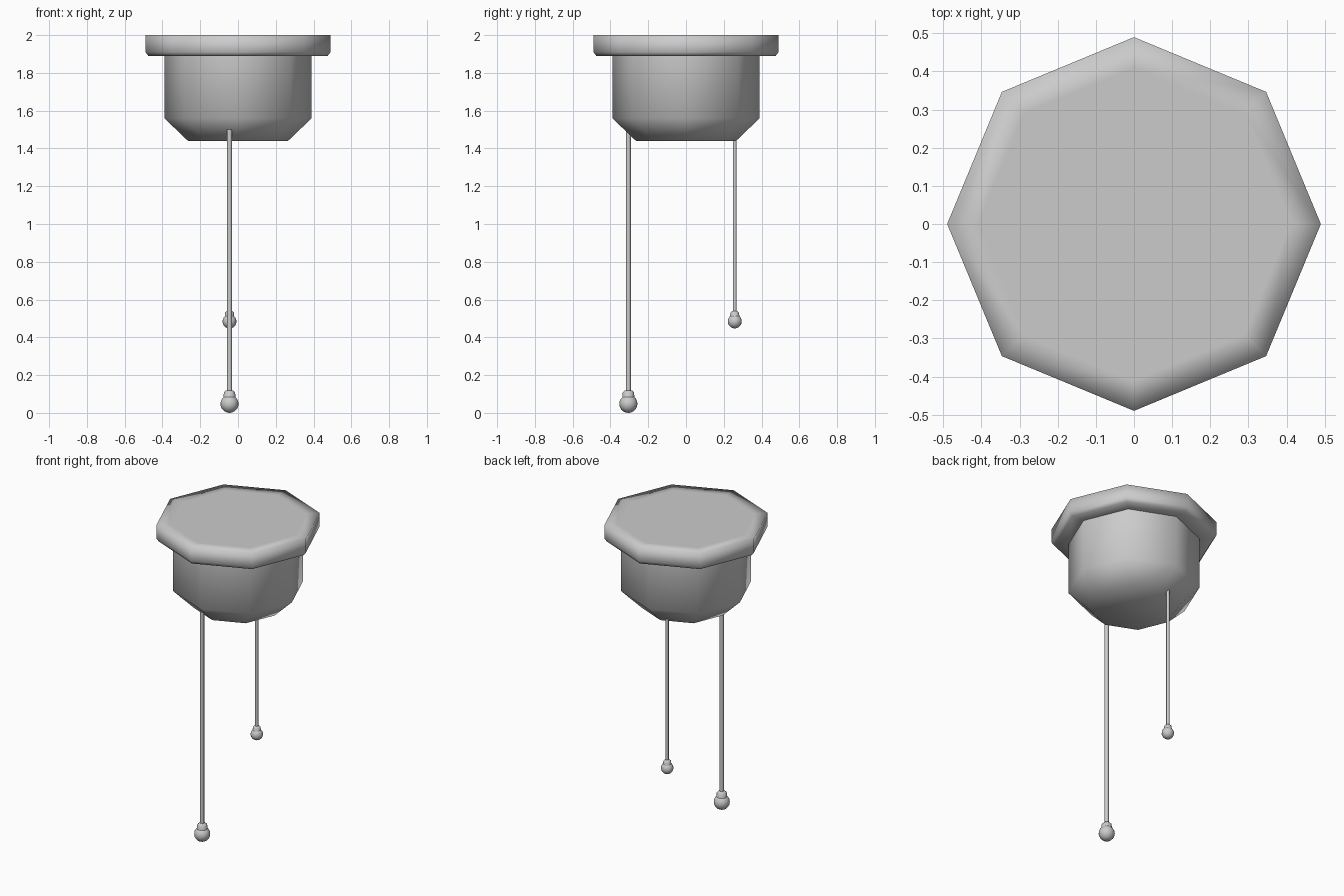
import bpy, bmesh
from math import cos, sin, tau, radians

if "Cube" in bpy.data.objects:
    bpy.data.objects.remove(bpy.data.objects["Cube"])


def lathe(name, profile, sides, x=0.0, y=0.0, angle=60):
    """Revolve (radius, z) points, listed from bottom to top, and cap both ends."""
    bm = bmesh.new()
    rings = [[bm.verts.new((x + r * cos(tau * i / sides), y + r * sin(tau * i / sides), z))
              for i in range(sides)] for r, z in profile]
    for low, high in zip(rings, rings[1:]):
        for i in range(sides):
            j = (i + 1) % sides
            bm.faces.new((low[i], low[j], high[j], high[i]))
    bm.faces.new(rings[0][::-1])
    bm.faces.new(rings[-1])
    mesh = bpy.data.meshes.new(name)
    bm.to_mesh(mesh)
    bm.free()
    obj = bpy.data.objects.new(name, mesh)
    bpy.context.collection.objects.link(obj)
    bpy.ops.object.select_all(action='DESELECT')
    obj.select_set(True)
    bpy.context.view_layer.objects.active = obj
    bpy.ops.object.shade_smooth_by_angle(angle=radians(angle))
    return obj


def pull_cord(name, x, y, top, ball_z, ball_r, cord_r):
    # Thin cord, collar and round pull
    collar_z = ball_z + ball_r * 0.8
    lathe(name + "_cord", [(cord_r, ball_z), (cord_r, top)], 8, x, y)
    lathe(name + "_collar", [(ball_r * 0.68, collar_z - 0.01),
                             (ball_r * 0.62, collar_z + ball_r * 0.45),
                             (ball_r * 0.4, collar_z + ball_r * 0.68)], 12, x, y)
    bpy.ops.mesh.primitive_uv_sphere_add(segments=16, ring_count=10, radius=ball_r,
                                         location=(x, y, ball_z))
    bpy.context.object.name = name + "_ball"
    bpy.ops.object.shade_smooth()


# Octagonal ceiling flange, its top softly shaded towards the rim
lathe("ceiling_flange", [(0.38, 1.89), (0.475, 1.89), (0.49, 1.91),
                         (0.49, 2.0), (0.41, 2.0)], 8, angle=100)

# Octagonal housing with tapered underside
lathe("switch_housing", [(0.265, 1.44), (0.39, 1.56), (0.39, 1.89)], 8)

# Two pull cords, long in front and short behind
pull_cord("long_pull", -0.045, -0.305, 1.50, 0.048, 0.048, 0.013)
pull_cord("short_pull", -0.045, 0.258, 1.50, 0.484, 0.037, 0.010)
